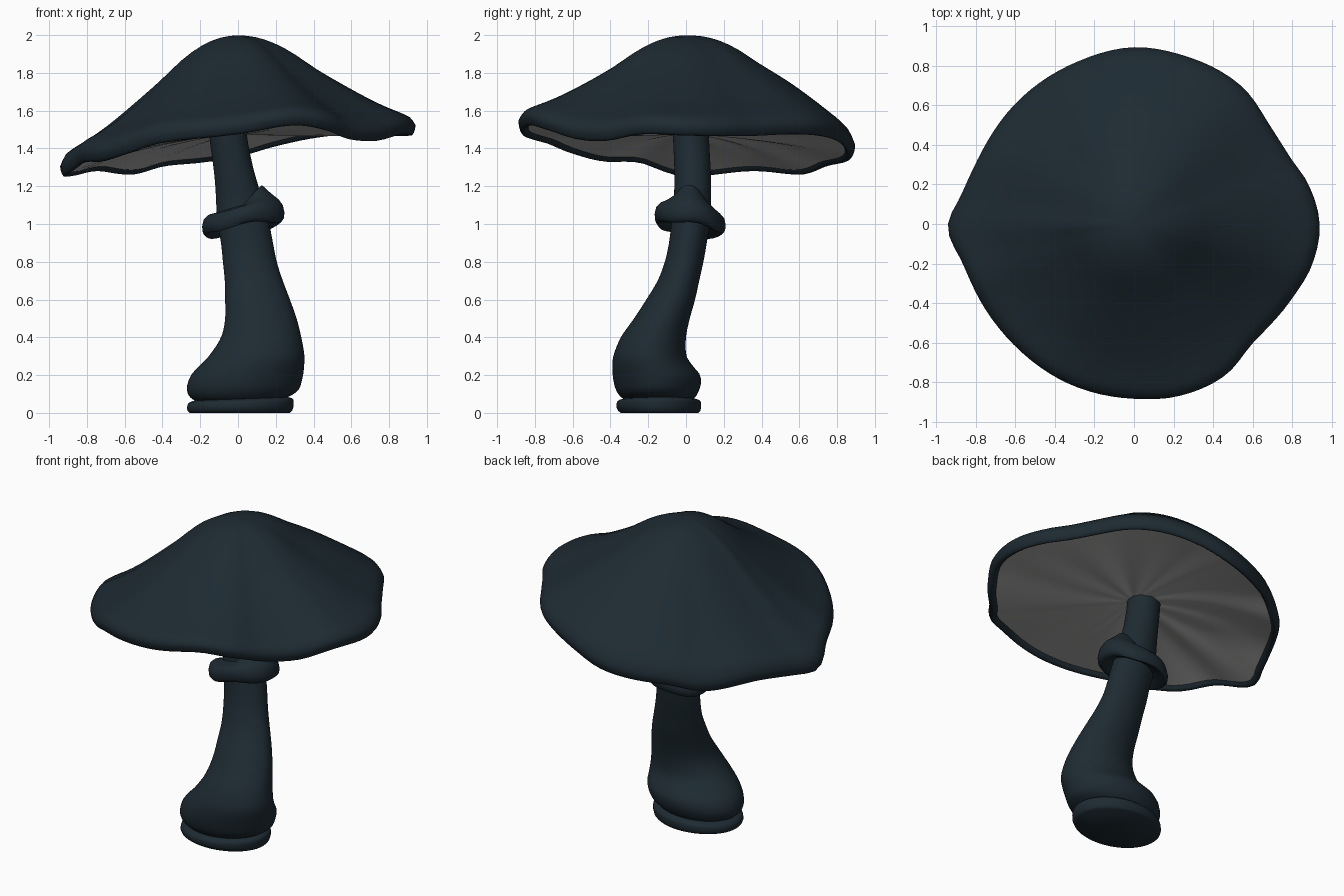
import bpy, bmesh, math

if "Cube" in bpy.data.objects:
    bpy.data.objects.remove(bpy.data.objects["Cube"])

N = 96


def material(name, rgb):
    m = bpy.data.materials.new(name)
    m.diffuse_color = (*rgb, 1)
    m.use_nodes = True
    m.node_tree.nodes["Principled BSDF"].inputs["Base Color"].default_value = m.diffuse_color
    return m


dark = material("dark slate", (0.0125, 0.0235, 0.032))
grey = material("gill grey", (0.43, 0.43, 0.425))


def curve(pts, x):
    """Smooth Hermite interpolation through (x, value) pairs."""
    x = min(max(x, pts[0][0]), pts[-1][0])
    n = len(pts)

    def slope(i):
        a, b = pts[max(i - 1, 0)], pts[min(i + 1, n - 1)]
        return (b[1] - a[1]) / (b[0] - a[0])
    for i in range(n - 1):
        (x0, y0), (x1, y1) = pts[i], pts[i + 1]
        if x <= x1:
            h = x1 - x0
            t = (x - x0) / h
            return (y0 * (1 + 2 * t) * (1 - t) ** 2 + slope(i) * h * t * (1 - t) ** 2
                    + y1 * t * t * (3 - 2 * t) + slope(i + 1) * h * t * t * (t - 1))
    return pts[-1][1]


def wrap(pts):
    """Repeat angle data on both sides so that it closes smoothly."""
    return ([(a - 360, v) for a, v in pts[-3:]] + pts + [(a + 360, v) for a, v in pts[:3]])


def loft(name, rings, mat, close_first=False, close_last=False, loop=False):
    bm = bmesh.new()
    vs = [[bm.verts.new(p) for p in r] for r in rings]
    pairs = list(zip(vs, vs[1:]))
    if loop:
        pairs.append((vs[-1], vs[0]))
    for a, b in pairs:
        for i in range(N):
            j = (i + 1) % N
            bm.faces.new((a[i], a[j], b[j], b[i]))
    if close_first:
        bm.faces.new(vs[0])
    if close_last:
        bm.faces.new(vs[-1])
    bmesh.ops.recalc_face_normals(bm, faces=bm.faces)
    me = bpy.data.meshes.new(name)
    bm.to_mesh(me)
    bm.free()
    me.materials.append(mat)
    ob = bpy.data.objects.new(name, me)
    bpy.context.collection.objects.link(ob)
    bpy.ops.object.select_all(action='DESELECT')
    ob.select_set(True)
    bpy.context.view_layer.objects.active = ob
    bpy.ops.object.shade_smooth_by_angle(angle=math.radians(60))
    return ob


# Wavy rim: radius, lowest height and fullness by angle from +x
rim_r = wrap([(0, .94), (13, .905), (23, .86), (36, .85), (52, .885), (75, .89), (90, .895),
              (110, .87), (134, .856), (156, .855), (170, .885), (181, .943), (193, .89),
              (207, .87), (226, .863), (250, .875), (270, .885), (284, .90), (301, .895),
              (315, .852), (333, .88), (347, .925)])
rim_z = wrap([(0, 1.468), (22, 1.465), (45, 1.475), (62, 1.455), (77, 1.41), (90, 1.355),
              (103, 1.325), (118, 1.305), (132, 1.262), (155, 1.28), (180, 1.25), (187, 1.275),
              (197, 1.325), (212, 1.332), (228, 1.38), (240, 1.425), (270, 1.475), (290, 1.522),
              (303, 1.495), (315, 1.45), (330, 1.44), (345, 1.475)])
fullness = wrap([(0, -.01), (45, .025), (90, .05), (135, .015), (180, -.035), (225, -.02),
                 (270, -.01), (315, -.01)])
rims = []
for k in range(N):
    d = 360 * k / N
    rims.append((math.cos(math.radians(d)), math.sin(math.radians(d)), curve(rim_r, d), curve(rim_z, d), d))

# Cap: bell profile above, even near the peak and wavy at the rim, rolled lip below
drop = [(0, 0), (.1, .02), (.21, .085), (.32, .195), (.43, .335), (.54, .46), (.64, .57),
        (.75, .69), (.85, .79), (.93, .865), (.975, .92), (1, 1)]
cap = []
for t in [.015, .05, .1, .15, .2, .26, .32, .38, .44, .5, .56, .62, .68, .74, .8, .85, .9, .94, .97, .988, 1]:
    ring = []
    for c, s, R, zb, d in rims:
        depth = .52 + (1.425 - zb) * t ** .6
        z = 2 - curve(drop, t) * depth + curve(fullness, d) * math.sin(math.pi * t ** 1.6)
        ring.append((c * R * t, s * R * t, z))
    cap.append(ring)
for t, dz in [(.997, .035), (.99, .014), (.98, .002), (.968, 0), (.952, .01), (.938, .03)]:
    cap.append([(c * R * t, s * R * t, zb + dz) for c, s, R, zb, d in rims])
loft("cap", cap, dark, close_first=True)

# Gills: shallow hollow under the cap with faint radial folds
gills = []
for k in range(14):
    t = .942 - .892 * k / 13
    u = 1 - t / .942
    ring = []
    for c, s, R, zb, d in rims:
        fold = .006 * math.sin(math.radians(d * 11)) * math.sin(math.pi * u)
        z0 = zb + .025
        ring.append((c * R * t, s * R * t, z0 + (1.475 - z0) * (1 - (1 - u) ** 1.6) + fold))
    gills.append(ring)
loft("gills", gills, grey, close_last=True)


def extents_loft(name, rows, zs, tilt=0):
    """Loft ellipses from rows of (z, xmin, xmax, ymin, ymax)."""
    rings = []
    for z in zs:
        x0, x1, y0, y1 = [curve([(r[0], r[i]) for r in rows], z) for i in (1, 2, 3, 4)]
        ring = []
        for c, s, *_ in rims:
            x = (x0 + x1) / 2 + c * (x1 - x0) / 2
            y = (y0 + y1) / 2 + s * (y1 - y0) / 2
            lean = tilt * min(1, max(0, z / .05)) * max(0, 1 - max(0, z - .08) / .15)
            ring.append((x, y, z + lean * (x - .03)))
        rings.append(ring)
    return loft(name, rings, dark, True, True)


# Stem with bulb
stem = [(.065, -.20, .25, -.32, .03), (.085, -.24, .29, -.345, .05), (.11, -.265, .32, -.365, .065),
        (.15, -.27, .335, -.38, .078), (.2, -.25, .345, -.388, .075), (.25, -.205, .35, -.39, .035),
        (.3, -.155, .352, -.385, .003), (.4, -.09, .335, -.345, .0), (.5, -.068, .31, -.275, .02),
        (.6, -.068, .275, -.21, .048), (.7, -.07, .237, -.15, .07), (.8, -.08, .205, -.112, .092),
        (.9, -.09, .185, -.09, .11), (1.0, -.108, .165, -.078, .125), (1.1, -.115, .135, -.065, .132),
        (1.2, -.12, .108, -.062, .133), (1.3, -.13, .08, -.062, .13), (1.45, -.15, .05, -.068, .122),
        (1.6, -.16, .04, -.07, .12)]
extents_loft("stem", stem, [.065, .075, .085, .095, .11, .13] + [.15 + .029 * i for i in range(51)], .05)

# Foot: flattened pad below the bulb
foot = [(.0, -.255, .275, -.345, .065), (.012, -.266, .288, -.36, .076), (.03, -.27, .295, -.368, .08),
        (.05, -.268, .295, -.368, .08), (.068, -.255, .285, -.355, .07), (.08, -.21, .24, -.31, .03)]
extents_loft("foot", foot, [.0, .006, .012, .03, .05, .06, .068, .075, .08], .04)

# Ring skirt: thin tilted collar, running up the stem on the +x side
skirt = [(0, .07), (.2, .062), (.5, .055), (.75, .05), (.93, .033), (1, 0), (.97, -.03),
         (.85, -.047), (.65, -.042), (.45, -.03), (.2, -.015), (0, 0)]
rings = []
for i, (f, dz) in enumerate(skirt):
    ring = []
    for c, s, R, zb, d in rims:
        x = .028 + c * (.10 + .118 * f)
        y = .022 + s * (.085 + .103 * f)
        wave = .008 * f * math.sin(math.radians(4 * d + 40))
        rise = .1 * (1 - f) * max(0, c) if i < 5 else 0
        ring.append((x, y, 1.018 + .17 * (x - .028) - .15 * (y - .022) + dz + wave + rise))
    rings.append(ring)
loft("ring_skirt", rings, dark, loop=True)
